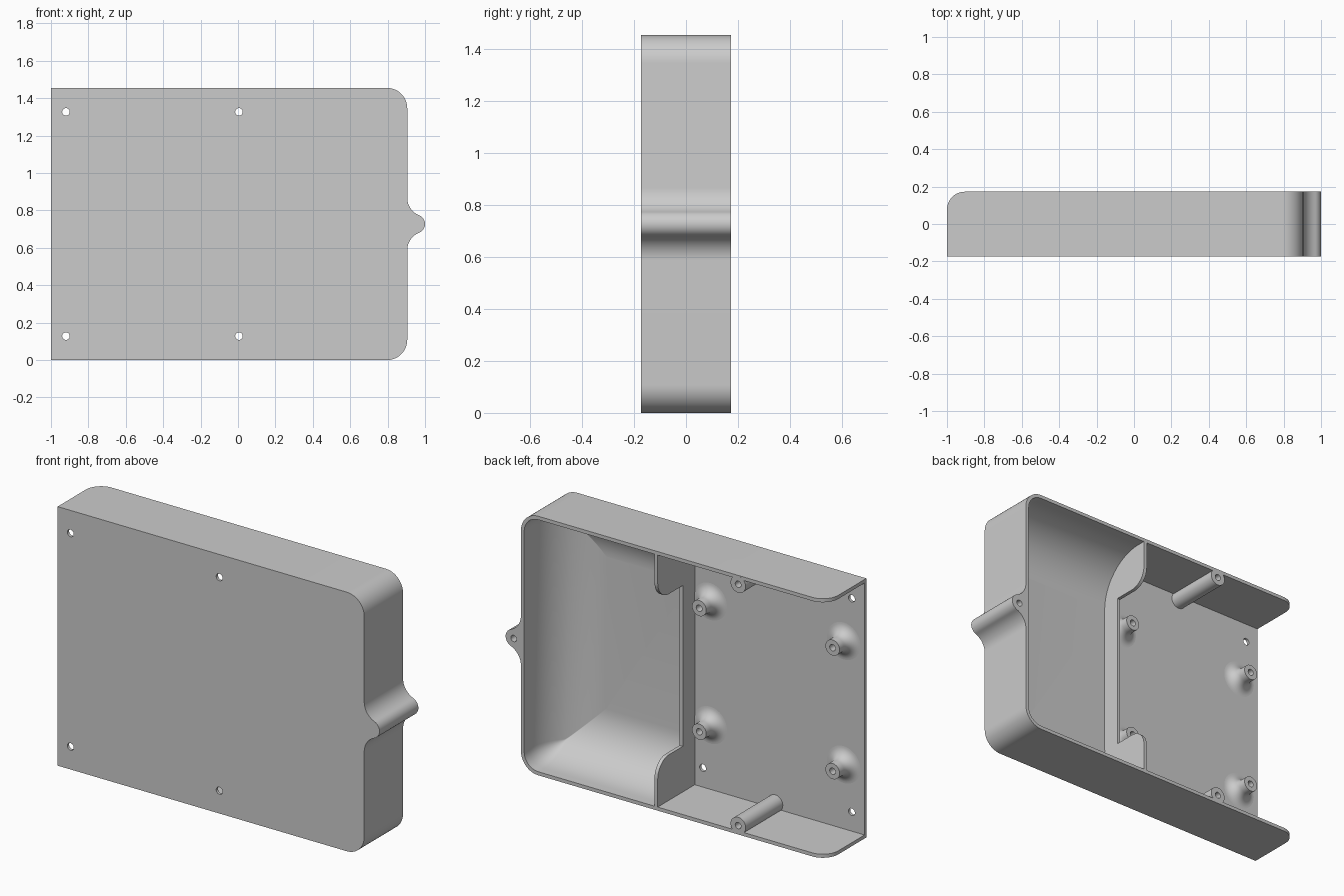
import bpy, bmesh, math
from math import sin, cos, pi, radians
from mathutils import Vector

cube = bpy.data.objects.get("Cube")
if cube:
    bpy.data.objects.remove(cube, do_unlink=True)

# Main dimensions
LEFT, RIGHT, TOP = -1.0, 0.905, 1.455
FRONT, BACK = -0.1725, 0.1725
WALL = 0.02
FLOOR = FRONT + 0.016
MID = TOP / 2
BAY_END, BOWL_START = 0.055, 0.075
CORNER = 0.108

grey = bpy.data.materials.new("plain grey")
grey.use_nodes = True
grey.diffuse_color = (0.6, 0.6, 0.6, 1)
grey.node_tree.nodes["Principled BSDF"].inputs["Base Color"].default_value = (0.6, 0.6, 0.6, 1)


def finish(name, bm):
    bmesh.ops.recalc_face_normals(bm, faces=bm.faces[:])
    mesh = bpy.data.meshes.new(name)
    bm.to_mesh(mesh)
    bm.free()
    mesh.materials.append(grey)
    obj = bpy.data.objects.new(name, mesh)
    bpy.context.collection.objects.link(obj)
    return obj


def arc(cx, cy, r, start, end, steps=12):
    angles = [radians(start + (end - start) * i / steps) for i in range(steps + 1)]
    return [(cx + r * cos(a), cy + r * sin(a)) for a in angles]


def prism(name, points, axis, low, high):
    """Extrude a 2D outline along the given axis."""
    def place(p, d):
        coords = list(p)
        coords.insert("xyz".index(axis), d)
        return coords
    bm = bmesh.new()
    a = [bm.verts.new(place(p, low)) for p in points]
    b = [bm.verts.new(place(p, high)) for p in points]
    bm.faces.new(a)
    bm.faces.new(b)
    for i in range(len(a)):
        j = (i + 1) % len(a)
        bm.faces.new((a[i], a[j], b[j], b[i]))
    return finish(name, bm)


def cut(target, cutter):
    mod = target.modifiers.new("cut", "BOOLEAN")
    mod.operation = "DIFFERENCE"
    mod.solver = "EXACT"
    mod.object = cutter
    bpy.context.view_layer.objects.active = target
    bpy.ops.object.modifier_apply(modifier=mod.name)
    bpy.data.objects.remove(cutter, do_unlink=True)


def smooth(obj):
    bpy.ops.object.select_all(action="DESELECT")
    obj.select_set(True)
    bpy.context.view_layer.objects.active = obj
    bpy.ops.object.shade_smooth_by_angle(angle=radians(30))


# Case outline with rounded corners and a screw tab on one end
tip_x, tip_r, flare = 0.95, 0.05, 0.1
dx = RIGHT + flare - tip_x
dz = math.sqrt((tip_r + flare) ** 2 - dx ** 2)
lean = math.degrees(math.atan2(dz, dx))
outline = [(LEFT, 0)]
outline += arc(RIGHT - CORNER, CORNER, CORNER, -90, 0)
outline += arc(RIGHT + flare, MID - dz, flare, 180, 180 - lean)
outline += arc(tip_x, MID, tip_r, -lean, lean, 20)[1:-1]
outline += arc(RIGHT + flare, MID + dz, flare, lean - 180, -180)
outline += arc(RIGHT - CORNER, TOP - CORNER, CORNER, 0, 90)
outline += [(LEFT, TOP)]
case = prism("case_shell", outline, "y", FRONT, BACK)

# Open bay behind the flat half of the plate
bay = [(LEFT - 0.2, WALL), (BAY_END, WALL), (BAY_END, TOP - WALL), (LEFT - 0.2, TOP - WALL)]
cut(case, prism("bay_cutter", bay, "y", FLOOR, 0.5))


# Bowl compartment, lofted from shrinking rounded outlines
def bowl_ring(inset):
    r = max(CORNER - WALL - inset, 0.002)
    x, low, high = RIGHT - WALL - inset, WALL + inset, TOP - WALL - inset
    return ([(BOWL_START, low)] + arc(x - r, low + r, r, -90, 0, 8)
            + arc(x - r, high - r, r, 0, 90, 8) + [(BOWL_START, high)])


bowl_r, steps = 0.28, 16
levels = [(0.0, 0.5)]
for i in range(steps + 1):
    t = pi / 2 * i / steps
    levels.append((bowl_r * (1 - cos(t)), FLOOR + bowl_r * (1 - sin(t))))
bm = bmesh.new()
rings = [[bm.verts.new((x, y, z)) for x, z in bowl_ring(inset)] for inset, y in levels]
for a, b in zip(rings, rings[1:]):
    for i in range(len(a)):
        j = (i + 1) % len(a)
        bm.faces.new((a[i], a[j], b[j], b[i]))
bm.faces.new(rings[0])
bm.faces.new(rings[-1])
cut(case, finish("bowl_cutter", bm))

# Opening in the partition, with rounded shoulders
sill, shoulder, r = -0.05, 0.276, 0.1
half = [(sill, shoulder)] + arc(BACK - r, shoulder - r, r, 90, 0) + [(0.4, shoulder - r)]
opening = half + [(y, TOP - z) for y, z in reversed(half)]
cut(case, prism("opening_cutter", opening, "x", BAY_END - 0.03, BOWL_START + 0.02))

# Rounded free ends of the two long walls
r = 0.095
end_round = [(LEFT - 0.1, BACK - r)] + arc(LEFT + r, BACK - r, r, 180, 90) + [(LEFT + r, 0.4), (LEFT - 0.1, 0.4)]
cut(case, prism("end_round_cutter", end_round, "z", -0.1, TOP + 0.1))

# Screw holes through the plate and a blind bore in the tab
for x in (-0.92, 0.005):
    for z in (0.128, TOP - 0.128):
        cut(case, prism("hole_cutter", arc(x, z, 0.02, 0, 345, 23), "y", -0.4, 0.0))
cut(case, prism("tab_bore_cutter", arc(tip_x, MID, 0.018, 0, 345, 23), "y", 0.0, 0.4))
smooth(case)


# Hollow screw posts, turned around the depth axis
def post(name, x, z, profile):
    bm = bmesh.new()
    verts = [bm.verts.new((x + pr, y, z)) for pr, y in profile]
    edges = [bm.edges.new(pair) for pair in zip(verts, verts[1:])]
    bmesh.ops.spin(bm, geom=verts + edges, cent=Vector((x, 0, z)), axis=Vector((0, 1, 0)),
                   angle=2 * pi, steps=32, use_duplicate=False)
    bmesh.ops.remove_doubles(bm, verts=bm.verts[:], dist=0.0002)
    smooth(finish(name, bm))


post_r, flare, bore = 0.044, 0.06, 0.018
tip_y = -0.058
flared = [(post_r + flare, FLOOR - 0.004)]
flared += [(post_r + flare - px, FLOOR + flare - py) for px, py in arc(0, 0, flare, 90, 0, 10)]
flared += [(post_r, tip_y), (bore, tip_y), (bore, FLOOR + 0.01), (0, FLOOR + 0.01)]
for side, x in (("inner", -0.041), ("outer", -0.87)):
    for level, z in (("lower", MID - 0.347), ("upper", MID + 0.347)):
        post(f"{side}_{level}_standoff", x, z, flared)

side_y = BACK + 0.0005
straight = [(0.047, FLOOR - 0.004), (0.047, side_y), (bore, side_y), (bore, -0.05), (0, -0.05)]
for level, z in (("lower", 0.05), ("upper", TOP - 0.05)):
    post(f"{level}_wall_post", -0.445, z, straight)
